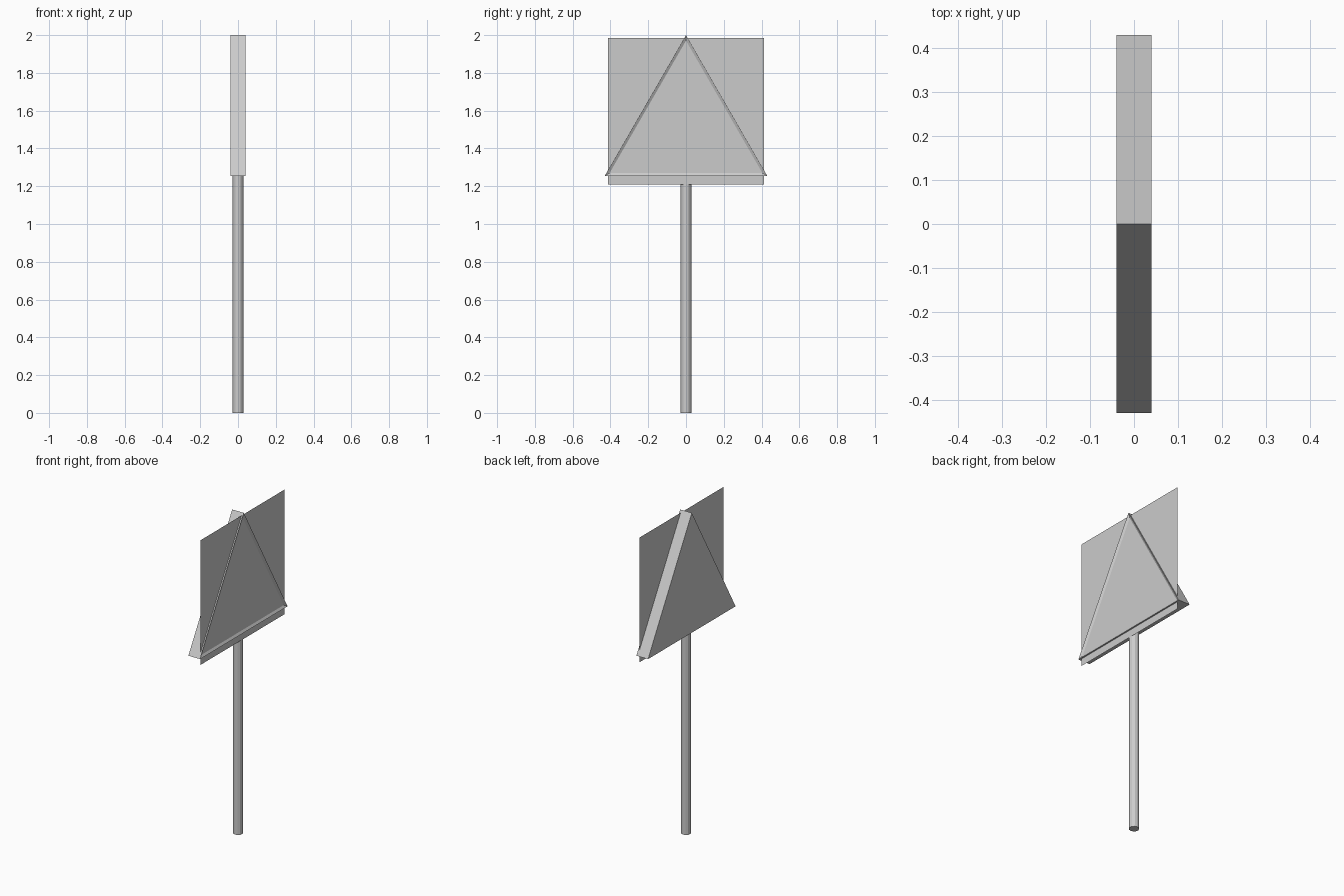
import bpy, bmesh
from mathutils import Matrix

cube = bpy.data.objects.get("Cube")
if cube:
    bpy.data.objects.remove(cube, do_unlink=True)

# One plain grey for the whole sign
GREY = (0.6, 0.6, 0.6, 1.0)
grey = bpy.data.materials.new("plain grey")
grey.use_nodes = True
grey.diffuse_color = GREY
bsdf = next(n for n in grey.node_tree.nodes if n.type == "BSDF_PRINCIPLED")
bsdf.inputs["Base Color"].default_value = GREY


def add_object(name, bm):
    mesh = bpy.data.meshes.new(name)
    bm.to_mesh(mesh)
    bm.free()
    mesh.materials.append(grey)
    obj = bpy.data.objects.new(name, mesh)
    bpy.context.collection.objects.link(obj)
    return obj


BASE, TOP = 1.255, 2.0      # heights of the triangle
HALF_WIDTH, HALF_DEPTH = 0.43, 0.04

# Pole: slim faceted cylinder
bm = bmesh.new()
bmesh.ops.create_cone(bm, cap_ends=True, segments=12, radius1=0.029, radius2=0.029,
                      depth=BASE + 0.005,
                      matrix=Matrix.Translation((0, 0, (BASE + 0.005) / 2)))
add_object("pole", bm)

# Triangular sign body with a raised rim around a recessed panel on the +x side
bm = bmesh.new()
corners = [(-HALF_WIDTH, BASE), (HALF_WIDTH, BASE), (0, TOP)]
front = [bm.verts.new((HALF_DEPTH, y, z)) for y, z in corners]
back = [bm.verts.new((-HALF_DEPTH, y, z)) for y, z in corners]
face = bm.faces.new(front)
bm.faces.new(back[::-1])
for i in range(3):
    j = (i + 1) % 3
    bm.faces.new((front[j], front[i], back[i], back[j]))
bmesh.ops.recalc_face_normals(bm, faces=bm.faces)
bmesh.ops.inset_region(bm, faces=[face], thickness=0.026, use_even_offset=True)
for v in face.verts:
    v.co.x = HALF_DEPTH - 0.016
add_object("triangle_body", bm)

# Thin square face sheet set just behind the rim's front
bm = bmesh.new()
sheet = [(-0.412, 1.21), (0.412, 1.21), (0.412, 1.985), (-0.412, 1.985)]
bm.faces.new([bm.verts.new((0.031, y, z)) for y, z in sheet])
add_object("face_sheet", bm)
